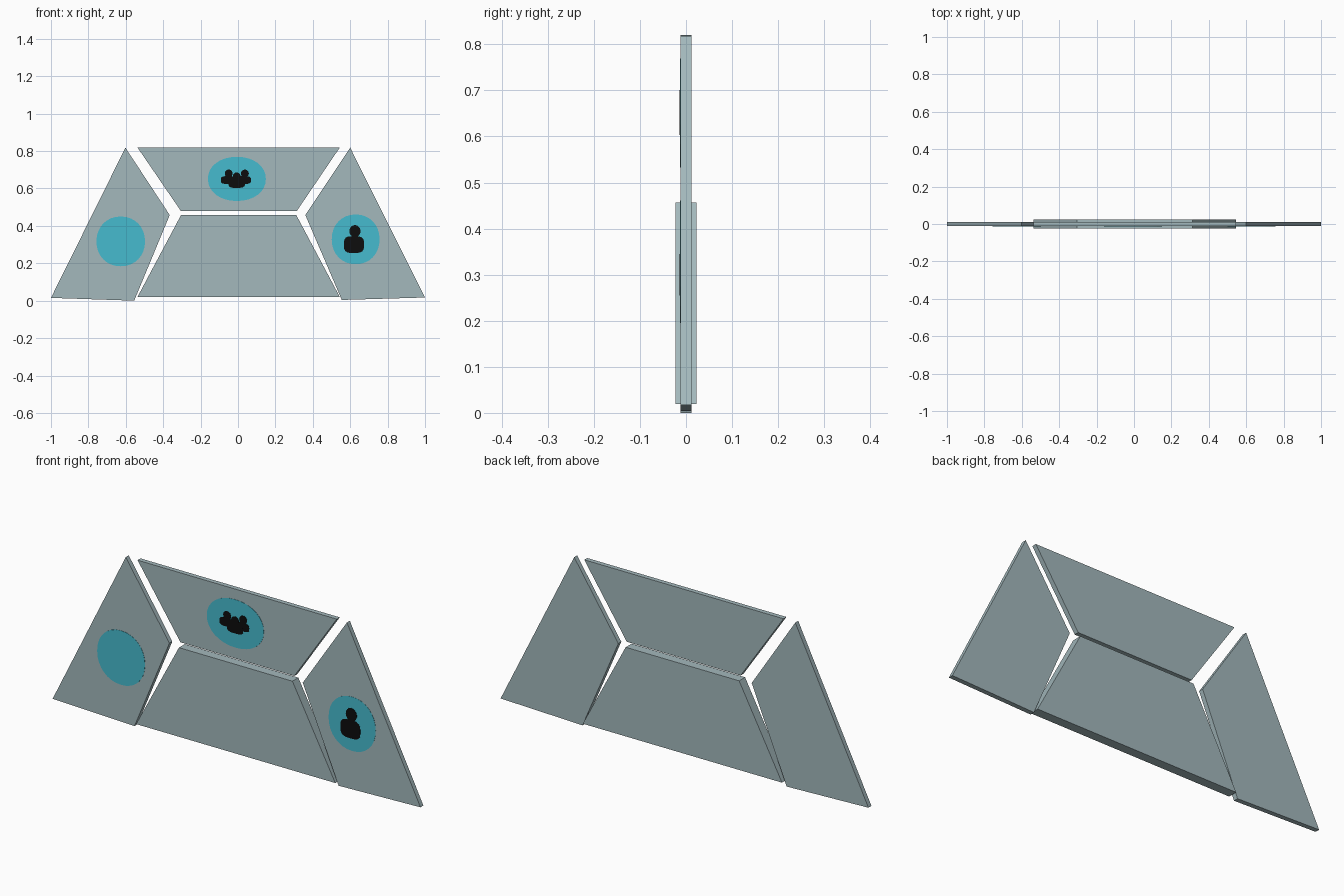
import bpy, bmesh, math

if "Cube" in bpy.data.objects:
    bpy.data.objects.remove(bpy.data.objects["Cube"])


def material(name, rgb):
    m = bpy.data.materials.new(name)
    m.diffuse_color = (*rgb, 1)
    m.use_nodes = True
    m.node_tree.nodes["Principled BSDF"].inputs["Base Color"].default_value = m.diffuse_color
    return m


GREY = material("pale grey blue", (0.366, 0.479, 0.503))
TEAL = material("turquoise", (0.061, 0.50, 0.62))
BLACK = material("black", (0.004, 0.004, 0.004))


def slab(name, outline, y_front, y_back, mat):
    """Extrude an (x, z) outline from y_front to y_back."""
    bm = bmesh.new()
    face = bm.faces.new([bm.verts.new((x, y_front, z)) for x, z in outline])
    new = bmesh.ops.extrude_face_region(bm, geom=[face])["geom"]
    verts = [v for v in new if isinstance(v, bmesh.types.BMVert)]
    bmesh.ops.translate(bm, verts=verts, vec=(0, y_back - y_front, 0))
    bmesh.ops.recalc_face_normals(bm, faces=bm.faces)
    mesh = bpy.data.meshes.new(name)
    bm.to_mesh(mesh)
    bm.free()
    mesh.materials.append(mat)
    ob = bpy.data.objects.new(name, mesh)
    bpy.context.collection.objects.link(ob)
    return ob


def oval(cx, cz, rx, rz, n=32, power=1.0):
    """Ellipse outline; power below 1 makes it boxier."""
    pts = []
    for i in range(n):
        a = 2 * math.pi * i / n
        c, s = math.cos(a), math.sin(a)
        pts.append((cx + rx * math.copysign(abs(c) ** power, c),
                    cz + rz * math.copysign(abs(s) ** power, s)))
    return pts


# Four panels; the lower centre one is thicker
T = 0.0115
slab("left_panel", [(-1, 0.015), (-0.555, 0.0), (-0.365, 0.458), (-0.602, 0.818)], -T, T, GREY)
slab("right_panel", [(1, 0.017), (0.6, 0.818), (0.36, 0.458), (0.555, 0.004)], -T, T, GREY)
slab("top_panel", [(-0.538, 0.82), (-0.305, 0.479), (0.314, 0.479), (0.545, 0.82)], -T, T, GREY)
slab("lower_panel", [(-0.538, 0.019), (0.545, 0.019), (0.312, 0.457), (-0.305, 0.457)],
     -0.023, 0.023, GREY)

# Painted ovals on the front
for name, shape in (("left_oval", (-0.627, 0.317, 0.130, 0.133)),
                    ("top_oval", (-0.006, 0.651, 0.155, 0.118)),
                    ("right_oval", (0.629, 0.328, 0.128, 0.133))):
    slab(name, oval(*shape, power=0.95), -T - 0.001, -T + 0.001, TEAL)

# Black silhouettes: a single figure and a group of three
ICONS = (
    ("single_head", (0.625, 0.372, 0.030, 0.032), 1.0),
    ("single_body", (0.620, 0.300, 0.054, 0.045), 0.6),
    ("group_left_head", (-0.050, 0.680, 0.021, 0.021), 1.0),
    ("group_right_head", (0.037, 0.680, 0.021, 0.021), 1.0),
    ("group_left_body", (-0.052, 0.645, 0.040, 0.021), 0.6),
    ("group_right_body", (0.030, 0.645, 0.040, 0.021), 0.6),
    ("group_centre_head", (-0.007, 0.663, 0.021, 0.023), 1.0),
    ("group_centre_body", (-0.007, 0.628, 0.044, 0.025), 0.6),
)
for i, (name, shape, power) in enumerate(ICONS):
    slab(name, oval(*shape, n=24, power=power), -T - 0.002 - i * 0.0001, -T, BLACK)
